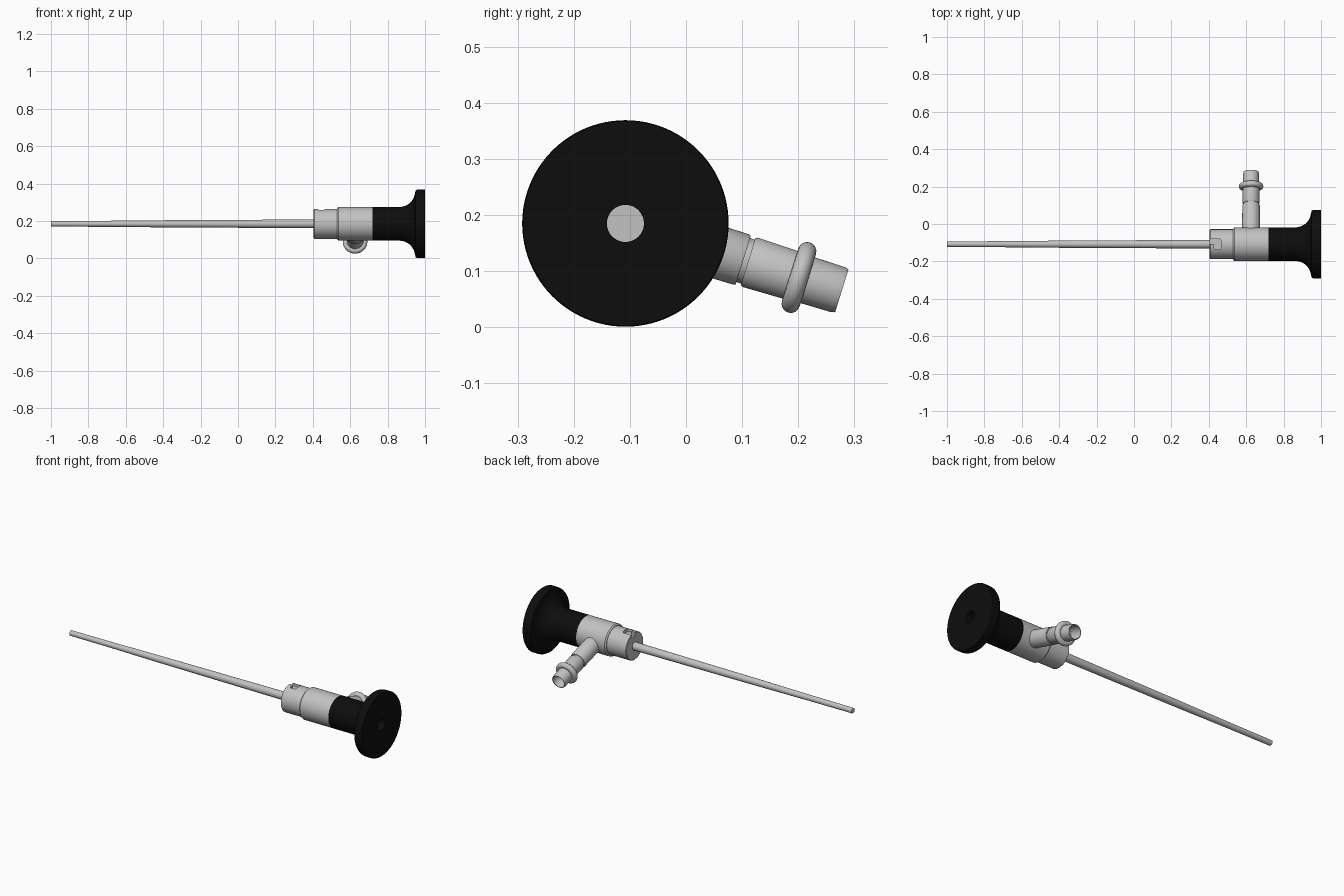
import bpy, bmesh, math
from mathutils import Matrix, Vector

if "Cube" in bpy.data.objects:
    bpy.data.objects.remove(bpy.data.objects["Cube"])

AXIS_Y, AXIS_Z = -0.108, 0.185
PORT_X = 0.626
TILT = math.radians(17.3)


def make_material(name, rgb):
    m = bpy.data.materials.new(name)
    m.use_nodes = True
    m.diffuse_color = (*rgb, 1)
    bsdf = next(n for n in m.node_tree.nodes if n.type == 'BSDF_PRINCIPLED')
    bsdf.inputs["Base Color"].default_value = (*rgb, 1)
    return m


steel = make_material("steel_grey", (0.54, 0.54, 0.54))
black = make_material("matte_black", (0.004, 0.004, 0.004))


def frame(origin, direction):
    """Matrix taking local z to the given direction."""
    rot = Vector(direction).to_track_quat('Z', 'Y').to_matrix().to_4x4()
    return Matrix.Translation(origin) @ rot


MAIN = frame((0, AXIS_Y, AXIS_Z), (1, 0, 0))
PORT = frame((PORT_X, AXIS_Y, AXIS_Z), (0, math.cos(TILT), -math.sin(TILT)))


def finish(name, bm, mat):
    bmesh.ops.recalc_face_normals(bm, faces=bm.faces)
    mesh = bpy.data.meshes.new(name)
    bm.to_mesh(mesh)
    bm.free()
    mesh.materials.append(mat)
    ob = bpy.data.objects.new(name, mesh)
    bpy.context.collection.objects.link(ob)
    return ob


def smooth(ob):
    bpy.ops.object.select_all(action='DESELECT')
    ob.select_set(True)
    bpy.context.view_layer.objects.active = ob
    bpy.ops.object.shade_smooth_by_angle(angle=math.radians(32))


def lathe(name, profile, matrix, mat, sides=64, closed=False):
    """Revolve (distance along axis, radius) points around the axis."""
    bm = bmesh.new()
    pts = [bm.verts.new((r, 0, d)) for d, r in profile]
    loop = pts + pts[:1] if closed else pts
    edges = [bm.edges.new(pair) for pair in zip(loop, loop[1:])]
    bmesh.ops.spin(bm, geom=pts + edges, cent=(0, 0, 0), axis=(0, 0, 1),
                   angle=math.tau, steps=sides, use_duplicate=False)
    bmesh.ops.remove_doubles(bm, verts=bm.verts, dist=0.0001)
    bm.transform(matrix)
    ob = finish(name, bm, mat)
    smooth(ob)
    return ob


# Long insertion tube, slightly thicker toward the handle
lathe("insertion_tube", [(-1, 0), (-1, 0.015), (-0.72, 0.016), (-0.4, 0.019),
                         (0.38, 0.023), (0.43, 0.023), (0.43, 0)], MAIN, steel, 32)

# Front collar with a locking slot cut into its top
collar = lathe("front_collar", [(0.405, 0), (0.405, 0.077), (0.408, 0.08),
                                (0.54, 0.08), (0.54, 0)], MAIN, steel)


def slot_cutter(name, x0, x1, y0, y1):
    bm = bmesh.new()
    bmesh.ops.create_cube(bm, size=1)
    upright = [e for e in bm.edges
               if abs(e.verts[0].co.z - e.verts[1].co.z) > 0.5]
    bm.transform(Matrix.Translation(((x0 + x1) / 2, (y0 + y1) / 2, 0.29))
                 @ Matrix.Diagonal((x1 - x0, y1 - y0, 0.09, 1)))
    bmesh.ops.bevel(bm, geom=upright, offset=0.01, segments=4,
                    profile=0.5, affect='EDGES')
    ob = finish(name, bm, steel)
    ob.hide_render = True
    ob.hide_viewport = True
    mod = collar.modifiers.new(name, 'BOOLEAN')
    mod.operation = 'DIFFERENCE'
    mod.solver = 'EXACT'
    mod.object = ob


slot_cutter("slot_entry_cutter", 0.38, 0.465, -0.108, -0.079)
slot_cutter("slot_turn_cutter", 0.428, 0.4655, -0.136, -0.0795)

# Main body
lathe("main_body", [(0.53, 0), (0.53, 0.083), (0.537, 0.09),
                    (0.72, 0.09), (0.72, 0)], MAIN, steel)

# Flared eyepiece with a viewing bore
flare = [(0.862 + 0.085 * math.sin(a), 0.09 + 0.085 * (1 - math.cos(a)))
         for a in (math.radians(d) for d in range(0, 76, 8))]
lathe("eyepiece", [(0.72, 0.033), (0.72, 0.09), *flare, (0.95, 0.179),
                   (0.958, 0.183), (0.966, 0.184), (0.997, 0.184), (1, 0.182),
                   (1, 0.033)], MAIN, black, 96, closed=True)

# Lens at the bottom of the bore
lathe("eyepiece_lens", [(0.718, 0), (0.718, 0.034), (0.725, 0.034),
                        (0.725, 0)], MAIN, steel, 48)

# Angled side port: neck, groove, hollow nozzle and ring
lathe("port_neck", [(0.04, 0), (0.04, 0.048), (0.216, 0.047), (0.22, 0.045),
                    (0.22, 0.041), (0.229, 0.041), (0.229, 0.044),
                    (0.233, 0.046), (0.33, 0.044), (0.33, 0)], PORT, steel, 48)
lathe("port_nozzle", [(0.32, 0.036), (0.32, 0.043), (0.396, 0.042),
                      (0.404, 0.040), (0.404, 0.036)], PORT, steel, 48, closed=True)
ring = [(0.324 + 0.0165 * math.cos(a), 0.049 + 0.0165 * math.sin(a))
        for a in (math.tau * i / 16 for i in range(16))]
lathe("port_ring", ring, PORT, steel, 48, closed=True)
